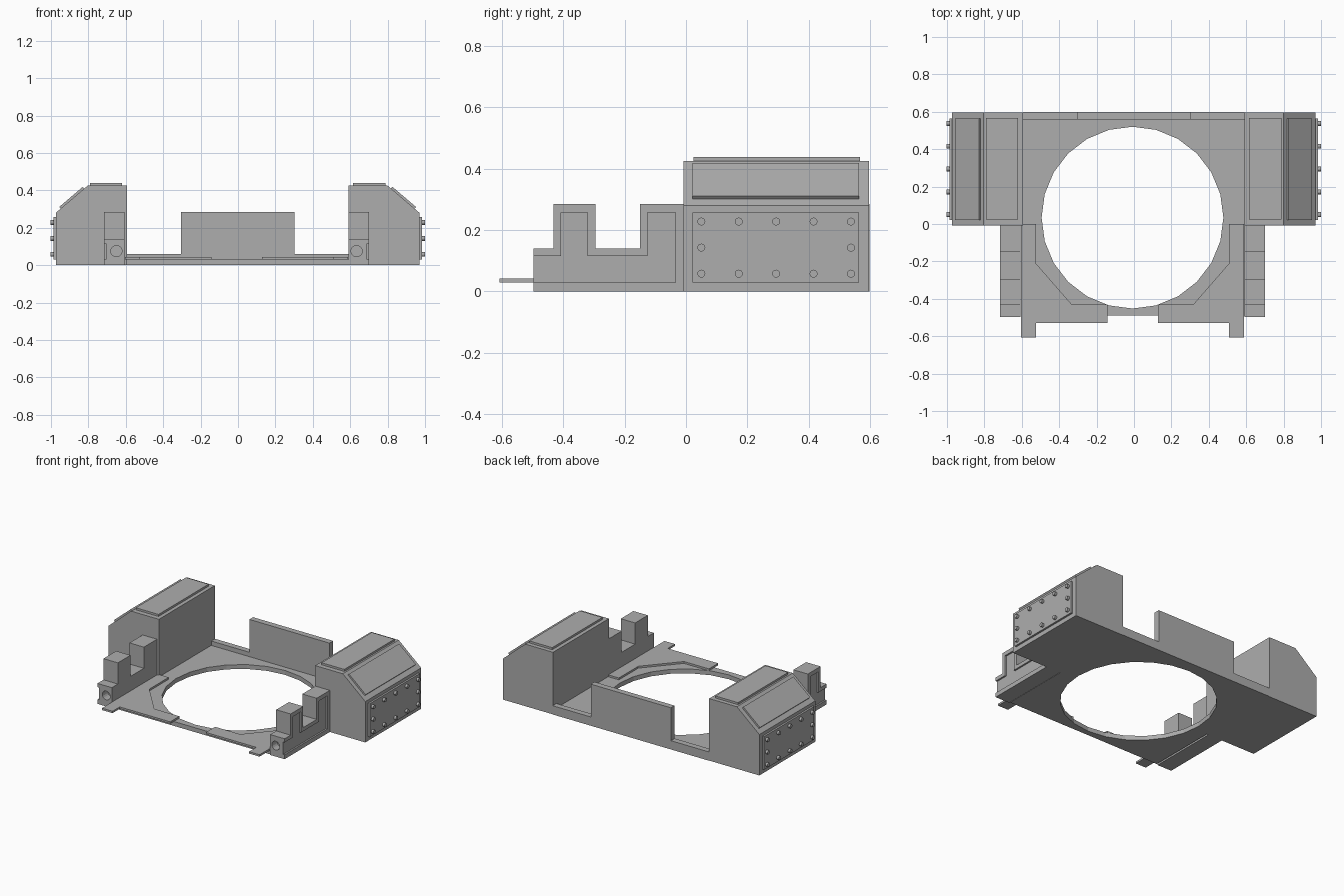
import bpy, bmesh
from math import cos, sin, tau
from mathutils import Matrix, Vector

cube = bpy.data.objects.get("Cube")
if cube:
    bpy.data.objects.remove(cube, do_unlink=True)

grey = bpy.data.materials.new("plain_grey")
grey.use_nodes = True
COLOUR = (0.42, 0.42, 0.42, 1)
grey.diffuse_color = COLOUR
grey.node_tree.nodes["Principled BSDF"].inputs["Base Color"].default_value = COLOUR

X, Y, Z = Vector((1, 0, 0)), Vector((0, 1, 0)), Vector((0, 0, 1))


def plane(origin, u, v):
    """Drawing plane whose extrusion direction is u cross v."""
    m = Matrix((u, v, u.cross(v))).transposed().to_4x4()
    m.translation = origin
    return m


def side(x): return plane(X * x, Y, Z)       # extrudes towards +x
def front(y): return plane(Y * y, X, Z)      # extrudes towards -y
def flat(z): return plane(Z * z, X, Y)       # extrudes towards +z


def rect(u0, v0, u1, v1):
    return [(u0, v0), (u1, v0), (u1, v1), (u0, v1)]


def circle(u, v, r, n):
    return [(u + r * cos(tau * i / n), v + r * sin(tau * i / n)) for i in range(n)]


def prism(name, shapes, frame, depth, rim=0, mirror=None):
    """Extrude outlines; rim leaves only a border, mirror copies across that x centre."""
    bm = bmesh.new()
    for pts in shapes:
        face = bm.faces.new([bm.verts.new(frame @ Vector((u, v, 0))) for u, v in pts])
        parts = [face]
        if rim:
            bm.normal_update()
            parts = bmesh.ops.inset_region(bm, faces=[face], thickness=rim,
                                           use_even_offset=True)["faces"]
            bmesh.ops.delete(bm, geom=[face], context='FACES')
        geom = bmesh.ops.extrude_face_region(bm, geom=parts)["geom"]
        bmesh.ops.translate(bm, vec=frame.to_3x3() @ Vector((0, 0, depth)),
                            verts=[g for g in geom if isinstance(g, bmesh.types.BMVert)])
    bmesh.ops.recalc_face_normals(bm, faces=bm.faces)
    mesh = bpy.data.meshes.new(name)
    bm.to_mesh(mesh)
    bm.free()
    mesh.materials.append(grey)
    obj = bpy.data.objects.new(name, mesh)
    bpy.context.collection.objects.link(obj)
    if mirror is not None:
        obj.location.x = mirror
        obj.modifiers.new("mirror", 'MIRROR').use_mirror_merge = False
    return obj


def cut(obj, cutter):
    mod = obj.modifiers.new("cut", 'BOOLEAN')
    mod.object, mod.solver = cutter, 'EXACT'
    obj.modifiers.move(len(obj.modifiers) - 1, 0)
    cutter.hide_render = True
    cutter.hide_set(True)
    cutter.display_type = 'WIRE'


POD, ARM = -0.002, -0.008     # mirror centres

# Floor with the large round opening
floor = prism("floor", [rect(-0.595, -0.49, 0.59, 0.597)], flat(0), 0.03)
cut(floor, prism("floor_cutter", [circle(-0.008, 0.034, 0.486, 24)], flat(-0.1), 0.3))

# Raised trim along the front corners, with forward tabs
prism("front_trim", [[(0.517, 0), (0.517, -0.21), (0.325, -0.43), (0.135, -0.43),
                      (0.135, -0.53), (0.517, -0.53), (0.517, -0.608), (0.597, -0.608),
                      (0.597, 0)]], flat(0.03), 0.013, mirror=ARM)

# Rear wall with a tall centre section
prism("rear_wall", [[(-0.593, 0), (0.59, 0), (0.59, 0.06), (0.302, 0.06), (0.302, 0.285),
                     (-0.305, 0.285), (-0.305, 0.06), (-0.593, 0.06)]], front(0.599), 0.04)

# Notched front arms with a socket in the end
outer = [(-0.497, 0.14), (-0.432, 0.14), (-0.432, 0.285), (-0.295, 0.285), (-0.295, 0.14),
         (-0.15, 0.14), (-0.15, 0.285), (-0.005, 0.285)]
inner = [(-0.035, 0.03), (-0.035, 0.257), (-0.125, 0.257), (-0.125, 0.115), (-0.322, 0.115),
         (-0.322, 0.257), (-0.408, 0.257), (-0.408, 0.115), (-0.497, 0.115)]
arm = prism("front_arm", [outer + [(-0.005, 0), (-0.497, 0)]], side(0.6), 0.098, mirror=ARM)
socket = prism("socket_cutter", [circle(0.642, 0.075, 0.03, 16)], front(-0.44), 0.1)
socket.location.x = ARM
cut(arm, socket)
prism("arm_rim", [outer + [(-0.005, 0.03)] + inner], side(0.698), 0.011, mirror=ARM)
prism("arm_lower_lip", [rect(-0.497, 0, -0.005, 0.03)], side(0.698), 0.011, mirror=ARM)

# Side pods with a bevelled shoulder
prism("side_pod", [[(0.592, 0), (0.972, 0), (0.972, 0.28), (0.802, 0.425), (0.592, 0.425)]],
      front(0.597), 0.605, mirror=POD)
shoulder = [(0.948, 0.03), (0.948, 0.275), (0.788, 0.4), (0.62, 0.4)]
prism("pod_back_frame", [shoulder + [(0.62, 0.03)]], front(0.61), 0.013, 0.028, POD)
prism("pod_front_frame", [shoulder + [(0.62, 0.32), (0.717, 0.32), (0.717, 0.03)]],
      front(-0.008), 0.012, 0.028, POD)
prism("pod_top_plate", [rect(0.618, 0.025, 0.79, 0.568)], flat(0.425), 0.014, mirror=POD)

# Bolted outer plates
prism("pod_side_plate", [rect(0.022, 0.03, 0.565, 0.257)], side(0.972), 0.013, mirror=POD)
columns = [0.05 + 0.122 * i for i in range(5)]
spots = [(y, z) for y in columns for z in (0.058, 0.228)]
spots += [(columns[0], 0.143), (columns[-1], 0.143)]
prism("pod_bolts", [circle(y, z, 0.013, 12) for y, z in spots], side(0.985), 0.016, mirror=POD)

# Sloped plates with slotted vents
slope = Vector((-0.17, 0, 0.145)).normalized()
base = Vector((0.972, 0, 0.28))
normal = Y.cross(slope)
prism("pod_slope_plate", [rect(0.022, 0.034, 0.565, 0.2)], plane(base, Y, slope), 0.012,
      mirror=POD)
prism("pod_vents", [rect(0.063, 0.08, 0.25, 0.16), rect(0.337, 0.08, 0.524, 0.16)],
      plane(base + normal * 0.012, Y, slope), 0.012, 0.031, POD)
